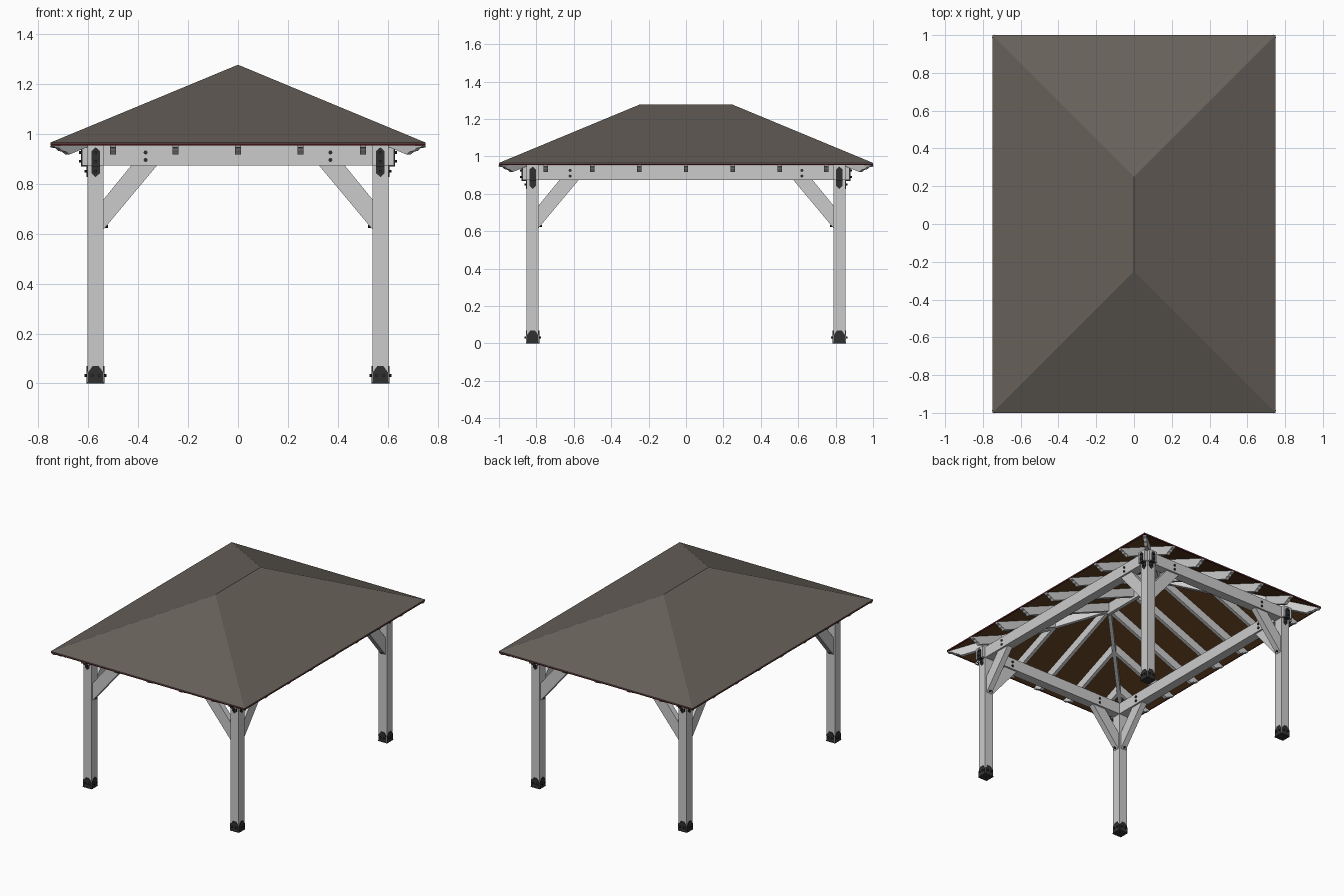
import bpy, bmesh
from math import pi, sqrt, cos, sin
from mathutils import Matrix

if "Cube" in bpy.data.objects:
    bpy.data.objects.remove(bpy.data.objects["Cube"])

HX, HY, RIDGE = 0.75, 1.0, 0.25      # eave half sizes, ridge half length
PX, PY, HALF = 0.57, 0.82, 0.032     # post centres, half timber width
EAVE, SLOPE = 0.965, 0.415


def material(name, rgb):
    m = bpy.data.materials.new(name)
    m.diffuse_color = (*rgb, 1)
    m.use_nodes = True
    m.node_tree.nodes["Principled BSDF"].inputs["Base Color"].default_value = m.diffuse_color
    return m


SHINGLE = material("shingle", (0.135, 0.118, 0.10))
DECK = material("deck_wood", (0.115, 0.05, 0.015))
RED = material("dark_red", (0.06, 0.005, 0.008))
METAL = material("black_metal", (0.03, 0.03, 0.03))


def finish(name, bm, mat=None):
    bmesh.ops.recalc_face_normals(bm, faces=bm.faces)
    me = bpy.data.meshes.new(name)
    bm.to_mesh(me)
    bm.free()
    if mat:
        me.materials.append(mat)
    ob = bpy.data.objects.new(name, me)
    bpy.context.collection.objects.link(ob)
    return ob


def frame(x, y, z, ang):
    return Matrix.Translation((x, y, z)) @ Matrix.Rotation(ang, 4, 'Z')


def prism(name, pts, y0, y1, mat=None, mtx=Matrix()):
    """Extrude an XZ profile from local y0 to y1."""
    bm = bmesh.new()
    f = bm.faces.new([bm.verts.new((x, y0, z)) for x, z in pts])
    r = bmesh.ops.extrude_face_region(bm, geom=[f])
    new = [v for v in r["geom"] if isinstance(v, bmesh.types.BMVert)]
    bmesh.ops.translate(bm, verts=new, vec=(0, y1 - y0, 0))
    ob = finish(name, bm, mat)
    ob.matrix_world = mtx
    return ob


def box(name, x0, x1, y0, y1, z0, z1, mat=None):
    return prism(name, [(x0, z0), (x1, z0), (x1, z1), (x0, z1)], y0, y1, mat)


def bolt(name, x, z, y0, y1, mtx, r=0.006):
    pts = [(x + r * cos(i * pi / 5), z + r * sin(i * pi / 5)) for i in range(10)]
    prism(name, pts, y0, y1, METAL, mtx)


def hip_slab(name, top, thick, inset, mat):
    """Hip roof layer with vertical thickness."""
    bm = bmesh.new()
    layers = []
    for dz in (0, -thick):
        e, rz = top + dz + inset * SLOPE, top + dz + HX * SLOPE
        x, y = HX - inset, HY - inset
        co = [(-x, -y, e), (x, -y, e), (x, y, e), (-x, y, e), (0, -RIDGE, rz), (0, RIDGE, rz)]
        layers.append([bm.verts.new(c) for c in co])
    for v in layers:
        for f in ((0, 1, 4), (1, 2, 5, 4), (2, 3, 5), (3, 0, 4, 5)):
            bm.faces.new([v[i] for i in f])
    a, b = layers
    for i in range(4):
        j = (i + 1) % 4
        bm.faces.new((a[i], a[j], b[j], b[i]))
    return finish(name, bm, mat)


# Roof covering, plank deck and red edge trim
hip_slab("roof_shingles", EAVE, 0.005, 0, SHINGLE)
hip_slab("roof_deck", EAVE - 0.005, 0.006, 0.003, DECK)
for s in (-1, 1):
    box("eave_trim_end", -HX, HX, s * HY, s * (HY - 0.004), 0.953, EAVE - 0.002, RED)
    box("eave_trim_side", s * HX, s * (HX - 0.004), -HY, HY, 0.953, EAVE - 0.002, RED)


# Rafters with shaped tails
def rafter(name, x, y, ang, run, k=1.0, drop=0.0):
    top = EAVE - 0.012 - drop
    tail = [(0, top), (0.004, 0.945), (0.022, 0.942), (0.032, 0.932), (0.048, 0.928), (0.062, 0.917)]
    pts = tail + [(run, 0.917 + SLOPE * (run - 0.062)), (run, top + SLOPE * run)]
    prism(name, [(u * k, z) for u, z in pts], -0.012, 0.012, None, frame(x, y, 0, ang))


for s in (-1, 1):
    for i in range(-2, 3):
        x = i * 0.25
        rafter("end_rafter", x, s * HY, -s * pi / 2, HX - abs(x) - 0.006)
    for i in range(-3, 4):
        y = i * 0.25
        rafter("side_rafter", s * HX, y, pi if s > 0 else 0, min(HX, HY - abs(y)) - 0.006)
    for t in (-1, 1):
        ang = {(-1, -1): 0.25, (1, -1): 0.75, (1, 1): 1.25, (-1, 1): 1.75}[(s, t)] * pi
        rafter("hip_rafter", s * (HX - 0.005), t * (HY - 0.005), ang, HX - 0.008, sqrt(2), 0.003)
box("ridge_beam", -0.012, 0.012, -RIDGE - 0.01, RIDGE + 0.01, 1.18, 1.259)

# Perimeter beams, crossing past the posts
B0, B1, OVER = 0.873, 0.953, 0.055
for s in (-1, 1):
    box("end_beam", -PX - OVER, PX + OVER, s * PY - HALF, s * PY + HALF, B0, B1)
    box("side_beam", s * PX - HALF, s * PX + HALF, -PY - OVER, PY + OVER, B0, B1 - 0.001)

BRACE = [(0.03, 0.615), (0.03, 0.735), (0.145, 0.876), (0.248, 0.876)]
SHOE = [(-0.03, 0), (0.03, 0), (0.03, 0.045), (0.012, 0.07), (-0.012, 0.07), (-0.03, 0.045)]
UPPER = [(-0.017, B0), (0.017, B0), (0.017, 0.93), (0, 0.946), (-0.017, 0.93)]
LOWER = [(-0.017, B0), (-0.017, 0.842), (0, 0.826), (0.017, 0.842), (0.017, B0)]

for sx in (-1, 1):
    for sy in (-1, 1):
        px, py = sx * PX, sy * PY
        # Post and its metal shoe
        box("post", px - HALF, px + HALF, py - HALF, py + HALF, 0.003, B0)
        box("shoe_base", px - 0.035, px + 0.035, py - 0.035, py + 0.035, 0, 0.005, METAL)
        for q in range(4):
            m = frame(px, py, 0, q * pi / 2)
            prism("shoe_plate", SHOE, -HALF - 0.004, -HALF, METAL, m)
            for bx in (-0.014, 0.014):
                bolt("shoe_bolt", bx, 0.032, -HALF - 0.012, -HALF, m)

        # Knee braces along both beams, with bolts
        for ang, d in ((0 if sx < 0 else pi, 'x'), (-sy * pi / 2, 'y')):
            m = frame(px, py, 0, ang)
            prism("knee_brace", BRACE, -0.02, 0.02, None, m)
            for bz in (0.895, 0.925):
                bolt("beam_bolt", 0.2, bz, -HALF - 0.006, HALF + 0.006, m, 0.008)
            side = m @ Matrix.Rotation(pi / 2, 4, 'Z')
            bolt("brace_bolt", 0, 0.628, -0.05, -HALF, side)

        # Pointed straps on the two outer faces of the corner
        for ang in (0 if sy < 0 else pi, pi / 2 if sx > 0 else -pi / 2):
            m = frame(px, py, 0, ang)
            prism("strap_upper", UPPER, -OVER - 0.004, -OVER, METAL, m)
            prism("strap_lower", LOWER, -HALF - 0.004, -HALF, METAL, m)
            box_pts = [(-0.017, B0 - 0.004), (0.017, B0 - 0.004), (0.017, B0), (-0.017, B0)]
            prism("strap_step", box_pts, -OVER - 0.004, -HALF, METAL, m)
            for bz in (0.89, 0.925):
                bolt("strap_bolt", 0, bz, -OVER - 0.012, -OVER, m)
            bolt("strap_bolt", 0, 0.85, -HALF - 0.012, -HALF, m)
